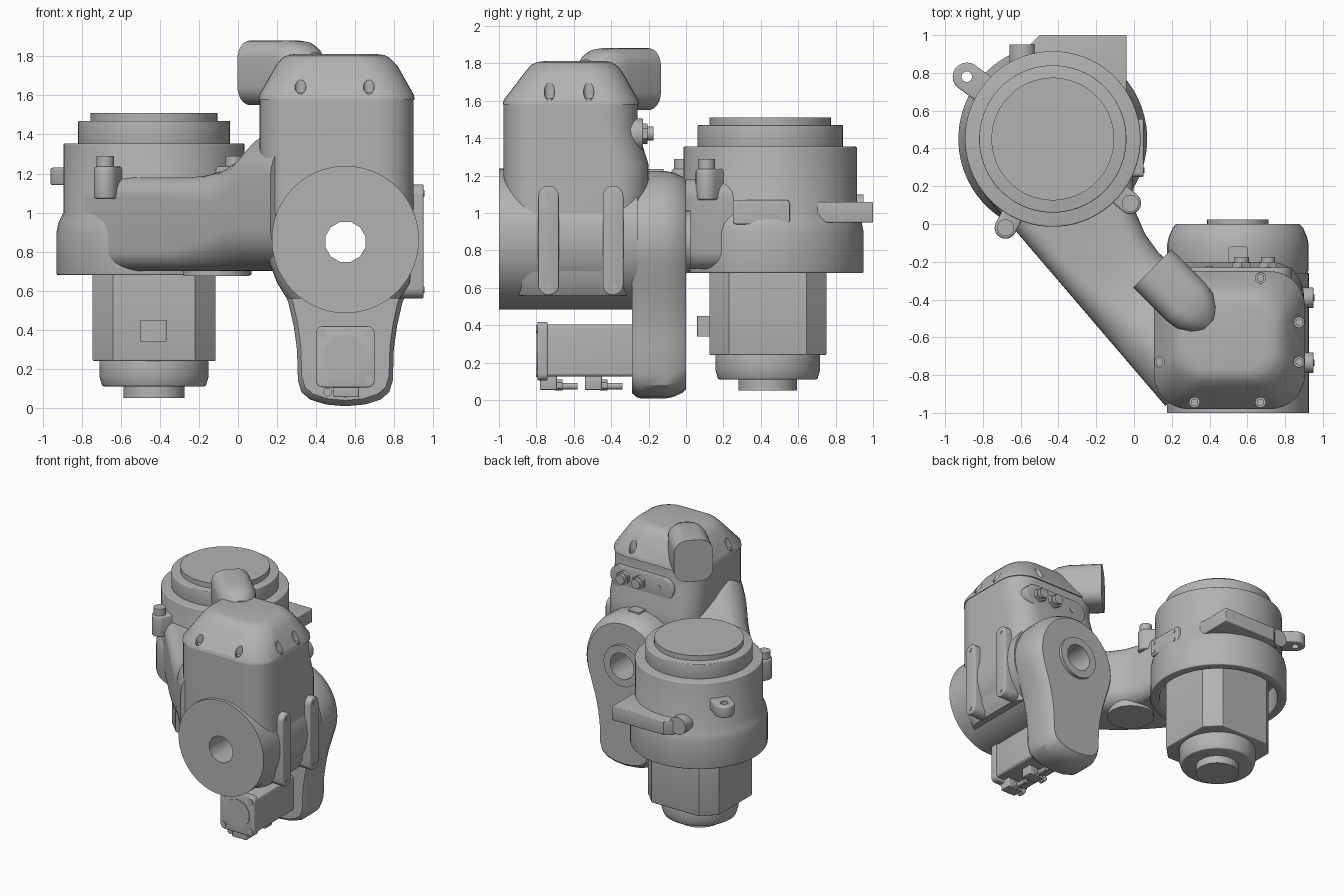
import bpy, bmesh
from math import sin, cos, pi, atan2, radians
from mathutils import Vector

old = bpy.data.objects.get("Cube")
if old:
    bpy.data.objects.remove(old, do_unlink=True)

GREY = bpy.data.materials.new("cast_grey")
GREY.use_nodes = True
GREY.diffuse_color = (0.45, 0.45, 0.45, 1)
GREY.node_tree.nodes["Principled BSDF"].inputs["Base Color"].default_value = GREY.diffuse_color


def activate(ob):
    bpy.ops.object.select_all(action='DESELECT')
    ob.select_set(True)
    bpy.context.view_layer.objects.active = ob


def smooth(ob):
    activate(ob)
    bpy.ops.object.shade_smooth_by_angle(angle=radians(32))


def loft(name, rings, bevel=0):
    """Skin a stack of equal-sized rings and cap both ends."""
    bm = bmesh.new()
    rows = [[bm.verts.new(p) for p in ring] for ring in rings]
    for a, b in zip(rows, rows[1:]):
        for i in range(len(a)):
            j = (i + 1) % len(a)
            bm.faces.new((a[i], a[j], b[j], b[i]))
    bm.faces.new(rows[0][::-1])
    bm.faces.new(rows[-1])
    bmesh.ops.recalc_face_normals(bm, faces=bm.faces)
    mesh = bpy.data.meshes.new(name)
    bm.to_mesh(mesh)
    bm.free()
    mesh.materials.append(GREY)
    ob = bpy.data.objects.new(name, mesh)
    bpy.context.collection.objects.link(ob)
    if bevel:
        activate(ob)
        mod = ob.modifiers.new("bevel", 'BEVEL')
        mod.width, mod.segments = bevel, 3
        mod.limit_method, mod.angle_limit = 'ANGLE', radians(50)
        bpy.ops.object.modifier_apply(modifier=mod.name)
    smooth(ob)
    return ob


def place(pts, t, axis):
    if axis == 'z':
        return [(a, b, t) for a, b in pts]
    if axis == 'y':
        return [(a, t, b) for a, b in pts]
    return [(t, a, b) for a, b in pts]


def prism(name, pts, lo, hi, axis='z', bevel=0):
    return loft(name, [place(pts, lo, axis), place(pts, hi, axis)], bevel)


def circle(c, r, n=48):
    return [(c[0] + r * cos(2 * pi * (i + .5) / n), c[1] + r * sin(2 * pi * (i + .5) / n))
            for i in range(n)]


def disc(name, c, r, lo, hi, axis='z', n=48, bevel=0):
    return prism(name, circle(c, r, n), lo, hi, axis, bevel)


def turned(name, c, profile, bevel=0):
    return loft(name, [place(circle(c, r, 64), z, 'z') for r, z in profile], bevel)


def rrect(x0, x1, y0, y1, r, n=6):
    """Rectangle with rounded (n > 1) or chamfered (n = 1) corners."""
    pts = []
    for k, (x, y) in enumerate(((x1 - r, y1 - r), (x0 + r, y1 - r), (x0 + r, y0 + r), (x1 - r, y0 + r))):
        for i in range(n + 1):
            a = (k + i / n) * pi / 2
            pts.append((x + r * cos(a), y + r * sin(a)))
    return pts


def capsule(p, q, r, n=10):
    base = atan2(q[1] - p[1], q[0] - p[0])
    pts = []
    for c, start in ((p, base + pi / 2), (q, base - pi / 2)):
        pts += [(c[0] + r * cos(start + pi * i / n), c[1] + r * sin(start + pi * i / n))
                for i in range(n + 1)]
    return pts


def framed(origin, d, n, s, pts):
    """Place a cross-section at distance s along a level direction d."""
    return [Vector((origin[0] + d[0] * s + n[0] * a, origin[1] + d[1] * s + n[1] * a, b)) for a, b in pts]


def cut(cutter, *targets):
    for ob in targets:
        activate(ob)
        mod = ob.modifiers.new("cut", 'BOOLEAN')
        mod.operation, mod.object, mod.solver = 'DIFFERENCE', cutter, 'EXACT'
        bpy.ops.object.modifier_apply(modifier=mod.name)
        smooth(ob)
    bpy.data.objects.remove(cutter, do_unlink=True)


# Base joint: hollow-bottomed housing, output flange, motor
A = (-0.43, 0.45)
turned("base_housing", A, [(.43, .86), (.43, .68), (.5, .68), (.5, .9), (.49, .95), (.465, 1.0), (.465, 1.355)], .008)
turned("base_flange", A, [(.39, 1.34), (.39, 1.47)], .006)
turned("base_flange_plate", A, [(.325, 1.46), (.325, 1.51)])
M = (-0.43, 0.437)
prism("base_motor", rrect(-.745, -.115, .125, .75, .105, 1), .24, .9, bevel=.008)
turned("base_motor_brake", M, [(.28, .25), (.28, .16), (.265, .11)], .008)
disc("base_motor_cap", M, .157, .05, .12)
prism("base_motor_socket", rrect(-.5, -.365, .06, .2, .01), .34, .45)

# Housing lugs with bolts, lifting tab, rear bar, side plate
for c in ((-.68, -.02), (-.02, .11)):
    inner = Vector(c).lerp(Vector(A), .25)
    prism("bolt_lug", capsule(c, inner, .058), 1.07, 1.235, bevel=.012)
    disc("lug_bolt", c, .045, 1.23, 1.29, n=24)
tab = prism("lifting_tab", capsule((-.885, .78), (-.72, .66), .075), 1.14, 1.23, bevel=.01)
cut(disc("tab_hole", (-.885, .78), .028, 1.0, 1.4, n=20), tab)
prism("rear_bar", [(-.5, 1), (-.04, 1), (-.04, .5), (-.6, .6), (-.6, .9)], .95, 1.06, bevel=.006)
disc("rear_bar_boss", (-.59, 1.03), .07, .8, .95, 'y', 24)
for x in (-.4, -.28, -.12):
    disc("bar_screw", (x, 1.005), .015, .99, 1.0, 'y', 12)
prism("side_plate", rrect(.25, .555, .94, 1.07, .02), -.05, .05, 'x', .006)
for y in (.285, .515):
    for z in (.97, 1.04):
        disc("side_plate_screw", (y, z), .015, .04, .055, 'x', 12)

# Link arm, skinned from rounded sections and swelling into the wrist
D, N = (.65, -.76), (.76, .65)
arm = loft("link_arm", [framed((0, 0), D, N, s, rrect(-.5, b, .7, top, r, 8)) for s, b, top, r in (
    (-.62, .33, 1.18, .1), (-.2, .16, 1.18, .1), (-.05, .05, 1.18, .1), (.08, .01, 1.18, .11),
    (.2, 0, 1.19, .13), (.33, .02, 1.22, .17), (.46, .06, 1.29, .21), (.6, .12, 1.4, .22), (.84, .18, 1.4, .22))])
cut(disc("arm_cavity", A, .43, .6, .86), arm)
disc("arm_bottom_cover", (-.11, -.17), .17, .675, .8)

# Wrist body and its tapered cap
body = loft("wrist_body", [place(rrect(*q, 8), z, 'z') for z, q in (
    (.56, (.25, .83, -.93, -.28, .15)), (.64, (.2, .88, -.95, -.27, .16)), (.85, (.12, .9, -.97, -.25, .17)),
    (1.1, (.11, .9, -.975, -.2, .18)), (1.26, (.11, .9, -.975, -.2, .18)), (1.45, (.11, .9, -.975, -.26, .18)),
    (1.585, (.11, .9, -.975, -.26, .18)))])
cap = loft("wrist_cap", [place(rrect(*q, 8), z, 'z') for z, q in (
    (1.58, (.105, .905, -.98, -.25, .185)), (1.605, (.11, .9, -.975, -.255, .18)),
    (1.755, (.195, .815, -.86, -.34, .17)), (1.79, (.225, .78, -.83, -.37, .16)),
    (1.807, (.255, .75, -.8, -.4, .15)), (1.812, (.29, .71, -.76, -.43, .12)))])
for c in ((.32, -.945), (.67, -.945), (.875, -.73), (.875, -.52), (.135, -.73), (.67, -.285)):
    cut(disc("bolt_pocket", c, .028, 1.6, 2, n=16), cap)
    disc("cap_bolt", c, .02, 1.58, 1.615, n=12)

# Round front joint with a flat foot
front = prism("wrist_front", [(x, max(z, .472)) for x, z in circle((.55, .862), .377, 64)], -1, -.26, 'y')

# Pear-shaped rear gearbox
side = [(.1, .017), (.18, .042), (.225, .08), (.243, .14), (.248, .3), (.265, .42), (.29, .53), (.325, .64)]
top = [(.375 * cos(a), .85 + .375 * sin(a)) for a in [radians(-18 + 9 * i) for i in range(13)]]
half = side + top
outline = [(0, .008)] + half + [(-x, z) for x, z in reversed(half[:-1])]


def shrunk(k):
    return [(.55 + x * (1 - k / .375), .62 + (z - .62) * (1 - k / .61)) for x, z in outline]


gearbox = loft("wrist_gearbox", [place(shrunk(k), y, 'y') for y, k in (
    (-.29, .03), (-.265, .008), (-.24, 0), (-.11, 0), (-.07, .008), (-.02, .03), (0, .05))])
ring = disc("gearbox_ring", (.55, .85), .163, -.05, .025, 'y')
prism("gearbox_rib", rrect(.5, .6, -.26, -.12, .01), 1.1, 1.235)

# Through bore along the wrist axis
cut(disc("bore", (.55, .85), .106, -1.2, .2, 'y', 12), body, front, gearbox, ring, arm)

# Side cover strips
for y in (-.735, -.39):
    prism("side_strip", capsule((y, .615), (y, 1.09), .055), .8, .95, 'x', .008)
    for z in (.605, 1.1):
        disc("strip_screw", (y, z), .017, .94, .955, 'x', 12)

# Small wrist motor with end cover and cable connectors
prism("wrist_motor", rrect(.405, .695, .125, .405, .02), -.77, -.2, 'y', .006)
prism("wrist_motor_end", rrect(.4, .7, .105, .418, .035), -.795, -.74, 'y', .006)
disc("wrist_motor_cover", (.55, .262), .11, -.8, -.78, 'y', 32)
for x in (.43, .67):
    for z in (.145, .38):
        disc("motor_screw", (x, z), .022, -.802, -.78, 'y', 16)
for y in (-.73, -.49):
    prism("connector_body", rrect(.49, .62, y - .05, y + .04, .01), .055, .13, bevel=.005)
    disc("connector_nut", (.55, .08), .03, y + .03, y + .07, 'y', 6)
    disc("cable_stub", (.55, .075), .018, y + .06, y + .15, 'y', 16)
    disc("connector_pin", (.46, .08), .022, y - .03, y + .02, 'y', 16)

# Diagonal cable hood on the cap
H = .7071
loft("cable_hood", [framed((.098, -.235), (H, -H), (H, H), s, rrect(-w, w, 1.55, t, r)) for s, w, t, r in (
    (0, .143, 1.882, .095), (.25, .143, 1.882, .095), (.32, .132, 1.875, .095),
    (.38, .105, 1.855, .09), (.42, .065, 1.82, .06))])

# Rear connector plate
prism("connector_plate", capsule((.36, 1.42), (.75, 1.42), .085), -.3, -.23, 'y', .006)
for x in (.57, .71):
    disc("plate_nut", (x, 1.425), .055, -.235, -.205, 'y', 6)
    disc("plate_socket", (x, 1.425), .038, -.21, -.175, 'y', 20)
disc("plate_screw", (.4, 1.42), .02, -.235, -.225, 'y', 12)
